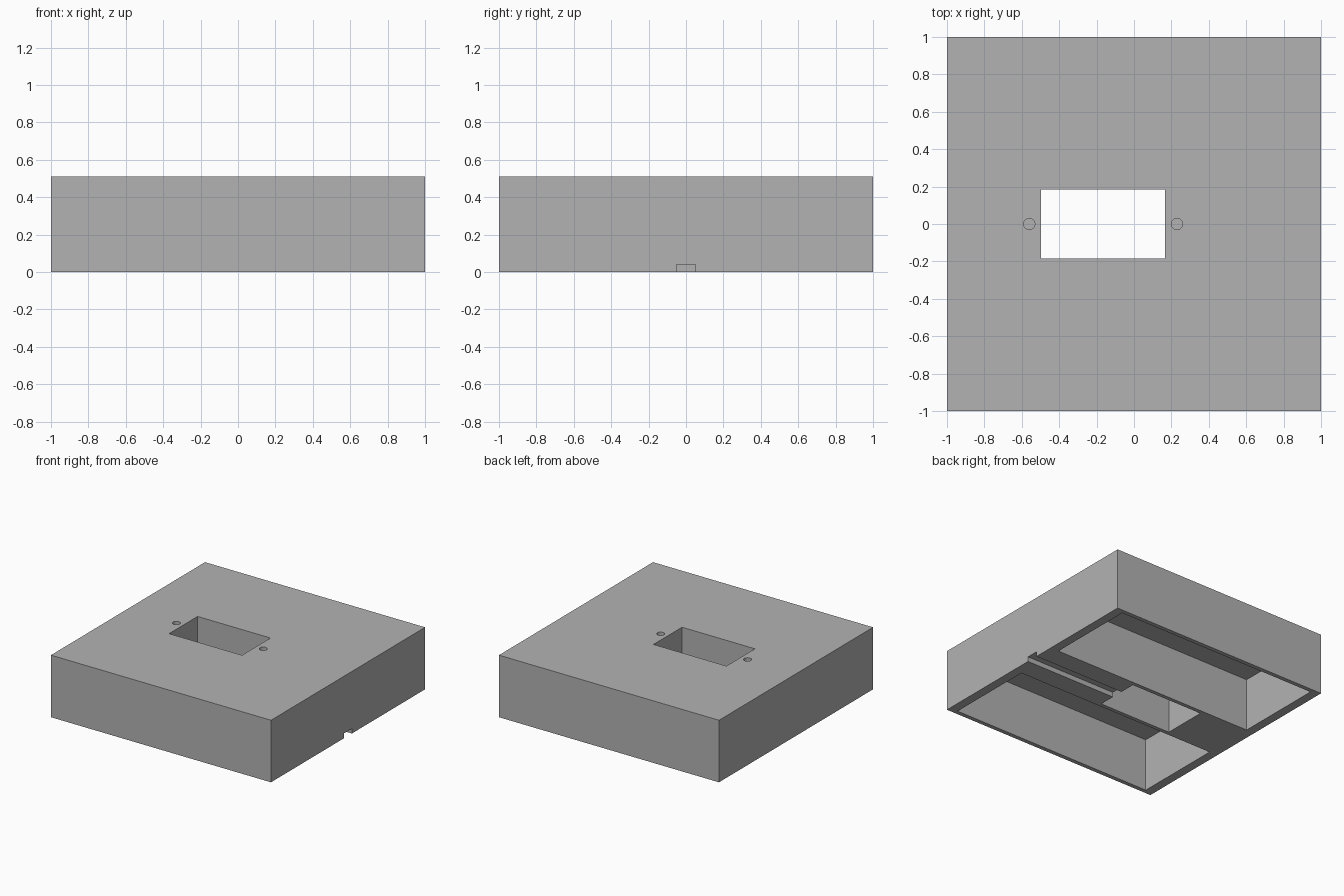
import bpy

if "Cube" in bpy.data.objects:
    bpy.data.objects.remove(bpy.data.objects["Cube"], do_unlink=True)

HEIGHT = 0.51
grey = bpy.data.materials.new("plain grey")
grey.use_nodes = True
colour = (0.45, 0.45, 0.45, 1)
grey.diffuse_color = colour
grey.node_tree.nodes["Principled BSDF"].inputs["Base Color"].default_value = colour


def box(name, x, y, z):
    """Box spanning the given (low, high) pairs."""
    spans = (x, y, z)
    bpy.ops.mesh.primitive_cube_add(size=1, location=[(a + b) / 2 for a, b in spans])
    ob = bpy.context.object
    ob.name = name
    ob.scale = [b - a for a, b in spans]
    bpy.ops.object.transform_apply(location=True, rotation=False, scale=True)
    ob.data.materials.append(grey)
    return ob


def cut(body, cutter):
    """Subtract the cutter from the body and discard it."""
    cutter.hide_render = True
    mod = body.modifiers.new("cut", 'BOOLEAN')
    mod.operation = 'DIFFERENCE'
    mod.solver = 'EXACT'
    mod.object = cutter
    bpy.context.view_layer.objects.active = body
    bpy.ops.object.modifier_apply(modifier=mod.name)
    bpy.data.objects.remove(cutter, do_unlink=True)


# Solid block
block = box("mounting_block", (-1, 1), (-1, 1), (0, HEIGHT))

# Rectangular opening through the block
cut(block, box("opening_cutter", (-0.497, 0.166), (-0.185, 0.185), (-0.1, 0.7)))

# Cable groove underneath, from the opening to the left side
cut(block, box("groove_cutter", (0.1, 1.1), (-0.05, 0.05), (-0.1, 0.04)))

# Hollow pockets underneath, front and back
for side in (-1, 1):
    y = sorted((side * 0.217, side * 0.965))
    cut(block, box("pocket_cutter", (-0.925, 0.925), y, (-0.1, 0.437)))

# Blind screw holes beside the opening
for x in (-0.56, 0.23):
    bpy.ops.mesh.primitive_cylinder_add(vertices=32, radius=0.03, depth=0.5,
                                        location=(x, 0, HEIGHT))
    hole = bpy.context.object
    hole.name = "screw_hole_cutter"
    hole.data.materials.append(grey)
    cut(block, hole)

# Crisp edges, rounded holes
bpy.ops.object.select_all(action='DESELECT')
block.select_set(True)
bpy.context.view_layer.objects.active = block
bpy.ops.object.shade_smooth_by_angle()
